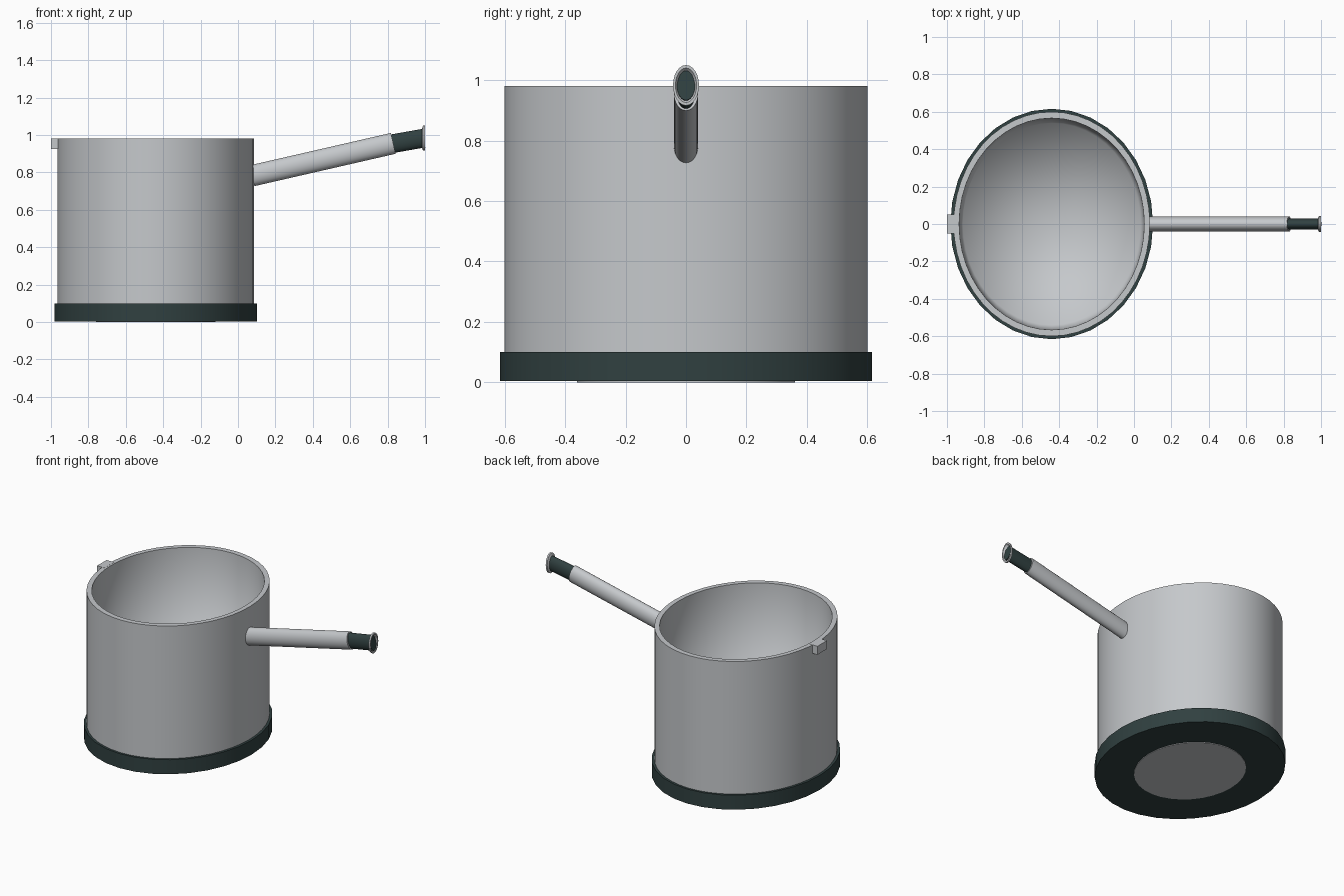
import bpy, bmesh, math
from mathutils import Vector

if "Cube" in bpy.data.objects:
    bpy.data.objects.remove(bpy.data.objects["Cube"])


def material(name, rgb):
    m = bpy.data.materials.new(name)
    m.diffuse_color = (*rgb, 1)
    m.use_nodes = True
    m.node_tree.nodes["Principled BSDF"].inputs["Base Color"].default_value = m.diffuse_color
    return m


STEEL = material("brushed steel", (0.56, 0.58, 0.60))
DARK = material("dark green grey", (0.030, 0.052, 0.052))
CX = -0.44


def loft(name, rings, mat, n=32, start=True, end=True, smooth=30):
    """Skin elliptical rings (centre, axis u, axis v), with fan caps."""
    bm = bmesh.new()
    loops = []
    for c, u, v in rings:
        c, u, v = Vector(c), Vector(u), Vector(v)
        loops.append([bm.verts.new(c + u * math.cos(2 * math.pi * i / n)
                                   + v * math.sin(2 * math.pi * i / n)) for i in range(n)])
    for a, b in zip(loops, loops[1:]):
        for i in range(n):
            j = (i + 1) % n
            bm.faces.new((a[i], a[j], b[j], b[i]))
    if start:
        mid = bm.verts.new(rings[0][0])
        for i in range(n):
            bm.faces.new((mid, loops[0][(i + 1) % n], loops[0][i]))
    if end:
        mid = bm.verts.new(rings[-1][0])
        for i in range(n):
            bm.faces.new((mid, loops[-1][i], loops[-1][(i + 1) % n]))
    return finish(name, bm, mat, smooth)


def finish(name, bm, mat, smooth):
    me = bpy.data.meshes.new(name)
    bm.to_mesh(me)
    bm.free()
    me.materials.append(mat)
    ob = bpy.data.objects.new(name, me)
    bpy.context.collection.objects.link(ob)
    bpy.ops.object.select_all(action='DESELECT')
    ob.select_set(True)
    bpy.context.view_layer.objects.active = ob
    if smooth:
        bpy.ops.object.shade_smooth_by_angle(angle=math.radians(smooth))
    return ob


def level(z, rx, ry):
    return ((CX, 0, z), (rx, 0, 0), (0, ry, 0))


def tube(p, q, ry, rz):
    """Two rings square to the line p-q, in the xz plane."""
    d = (Vector(q) - Vector(p)).normalized()
    up = Vector((-d.z, 0, d.x)) * rz
    return [(p, (0, ry, 0), up), (q, (0, ry, 0), up)]


def upright(x, ry, rz):
    return ((x, 0, 0.983), (0, ry, 0), (0, 0, rz))


# Pot: outer wall and rim, then the softly shaded interior
loft("pot_wall", [level(0.09, 0.525, 0.60), level(0.98, 0.525, 0.60),
                  level(0.98, 0.495, 0.566)], STEEL, n=48, start=False, end=False)
inner = loft("pot_interior", [level(0.98, 0.495, 0.566), level(0.12, 0.475, 0.54)],
             STEEL, n=48, start=False, smooth=0)
inner.data.shade_smooth()

# Dark base band and the steel plate under it
loft("base_band", [level(0.004, 0.542, 0.616), level(0.10, 0.542, 0.616)], DARK)
loft("bottom_plate", [level(0.0, 0.32, 0.36), level(0.008, 0.32, 0.36)], STEEL)

# Handle, grip and flared end ring
loft("handle", tube((0.075, 0, 0.782), (0.83, 0, 0.955), 0.04, 0.057), STEEL, n=24)
loft("grip", tube((0.80, 0, 0.949), (0.993, 0, 0.983), 0.03, 0.05), DARK, n=24)
loft("end_ring", [upright(0.982, 0.028, 0.046), upright(0.989, 0.043, 0.067),
                  upright(1.0, 0.043, 0.067), upright(1.0, 0.035, 0.057),
                  upright(0.99, 0.028, 0.048)], STEEL, n=24, start=False, end=False)

# Small tab on the rim opposite the handle
bm = bmesh.new()
bmesh.ops.create_cube(bm, size=1)
for v in bm.verts:
    v.co = Vector((-0.973 + v.co.x * 0.054, v.co.y * 0.10, 0.953 + v.co.z * 0.056))
finish("rim_tab", bm, STEEL, 0)
